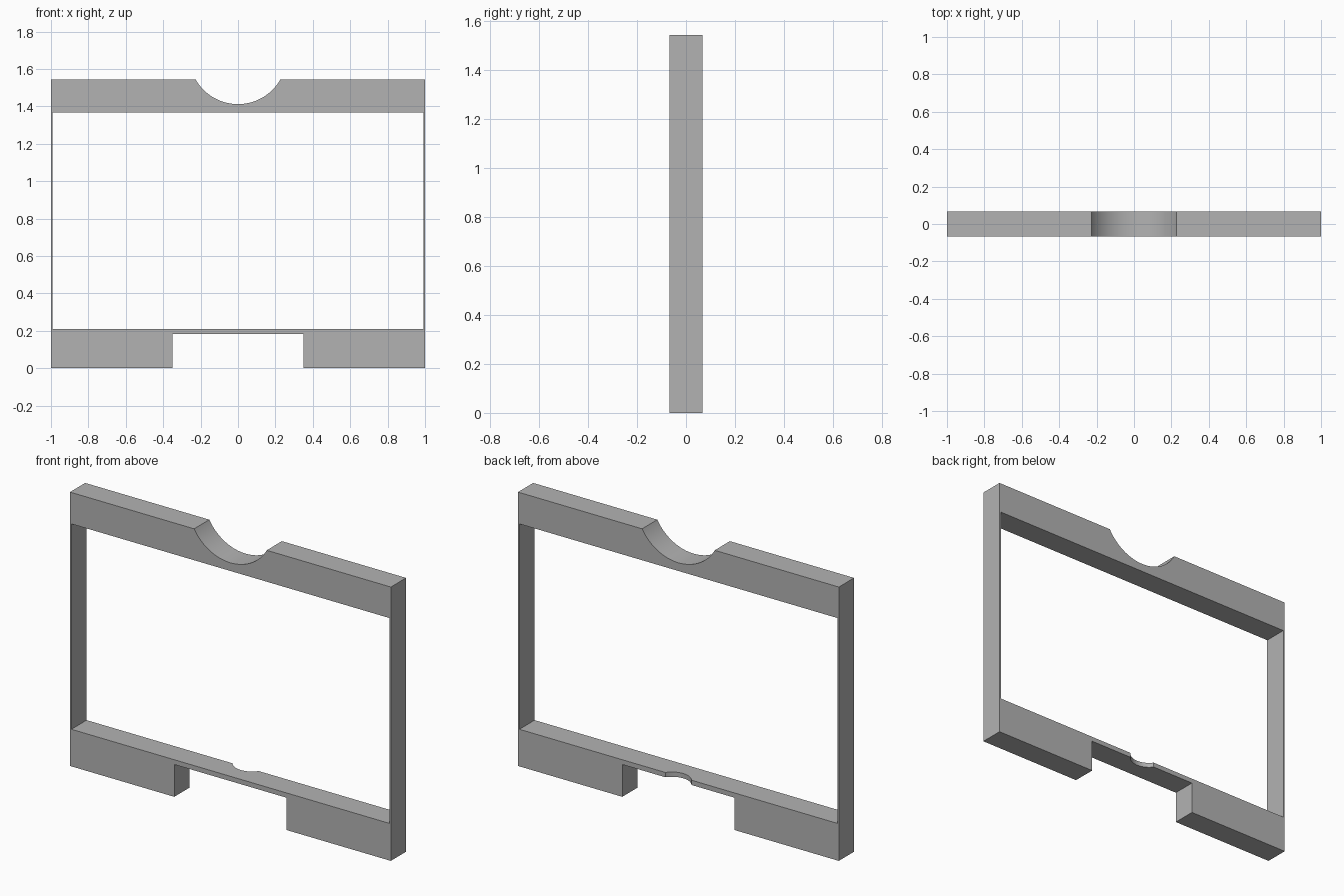
import bpy

if "Cube" in bpy.data.objects:
    bpy.data.objects.remove(bpy.data.objects["Cube"])

W, H, D = 2.0, 1.543, 0.135      # overall size
WALL = 0.009                     # thin side walls
OPEN_LOW, OPEN_HIGH = 0.209, 1.366

grey = bpy.data.materials.new("light grey")
grey.diffuse_color = (0.45, 0.45, 0.45, 1)
grey.use_nodes = True
grey.node_tree.nodes["Principled BSDF"].inputs["Base Color"].default_value = grey.diffuse_color


def box(name, x0, x1, y0, y1, z0, z1):
    bpy.ops.mesh.primitive_cube_add(
        size=1, location=((x0 + x1) / 2, (y0 + y1) / 2, (z0 + z1) / 2))
    ob = bpy.context.object
    ob.name = name
    ob.scale = (x1 - x0, y1 - y0, z1 - z0)
    bpy.ops.object.transform_apply(location=True, rotation=True, scale=True)
    ob.data.materials.append(grey)
    return ob


def cylinder(name, radius, depth, location, rotation=(0, 0, 0)):
    bpy.ops.mesh.primitive_cylinder_add(
        vertices=128, radius=radius, depth=depth, location=location, rotation=rotation)
    ob = bpy.context.object
    ob.name = name
    bpy.ops.object.transform_apply(location=True, rotation=True, scale=True)
    ob.data.materials.append(grey)
    return ob


# Solid slab that becomes the frame
frame = box("frame", -W / 2, W / 2, -D / 2, D / 2, 0, H)

cutters = [
    # Large rectangular opening
    box("opening_cutter", -W / 2 + WALL, W / 2 - WALL, -0.3, 0.3, OPEN_LOW, OPEN_HIGH),
    # Slot under the bottom rail
    box("slot_cutter", -0.35, 0.35, -0.3, 0.3, -0.2, 0.182),
    # Round dip in the top rail
    cylinder("top_dip_cutter", 0.261, 0.6, (0, 0, 1.412 + 0.261), (1.5707963, 0, 0)),
    # Small curved notch in the back of the thin bottom web
    cylinder("web_notch_cutter", 0.10, 0.2, (0, D / 2 - 0.042 + 0.10, 0.2)),
]

for cutter in cutters:
    mod = frame.modifiers.new(cutter.name, 'BOOLEAN')
    mod.operation = 'DIFFERENCE'
    mod.solver = 'EXACT'
    mod.object = cutter
    cutter.hide_render = True
    cutter.hide_set(True)

# Apply the cuts, then smooth only the curved surfaces
bpy.ops.object.select_all(action='DESELECT')
bpy.context.view_layer.objects.active = frame
frame.select_set(True)
for mod in list(frame.modifiers):
    bpy.ops.object.modifier_apply(modifier=mod.name)
bpy.ops.object.shade_smooth_by_angle(angle=0.5)
for cutter in cutters:
    bpy.data.objects.remove(cutter)
